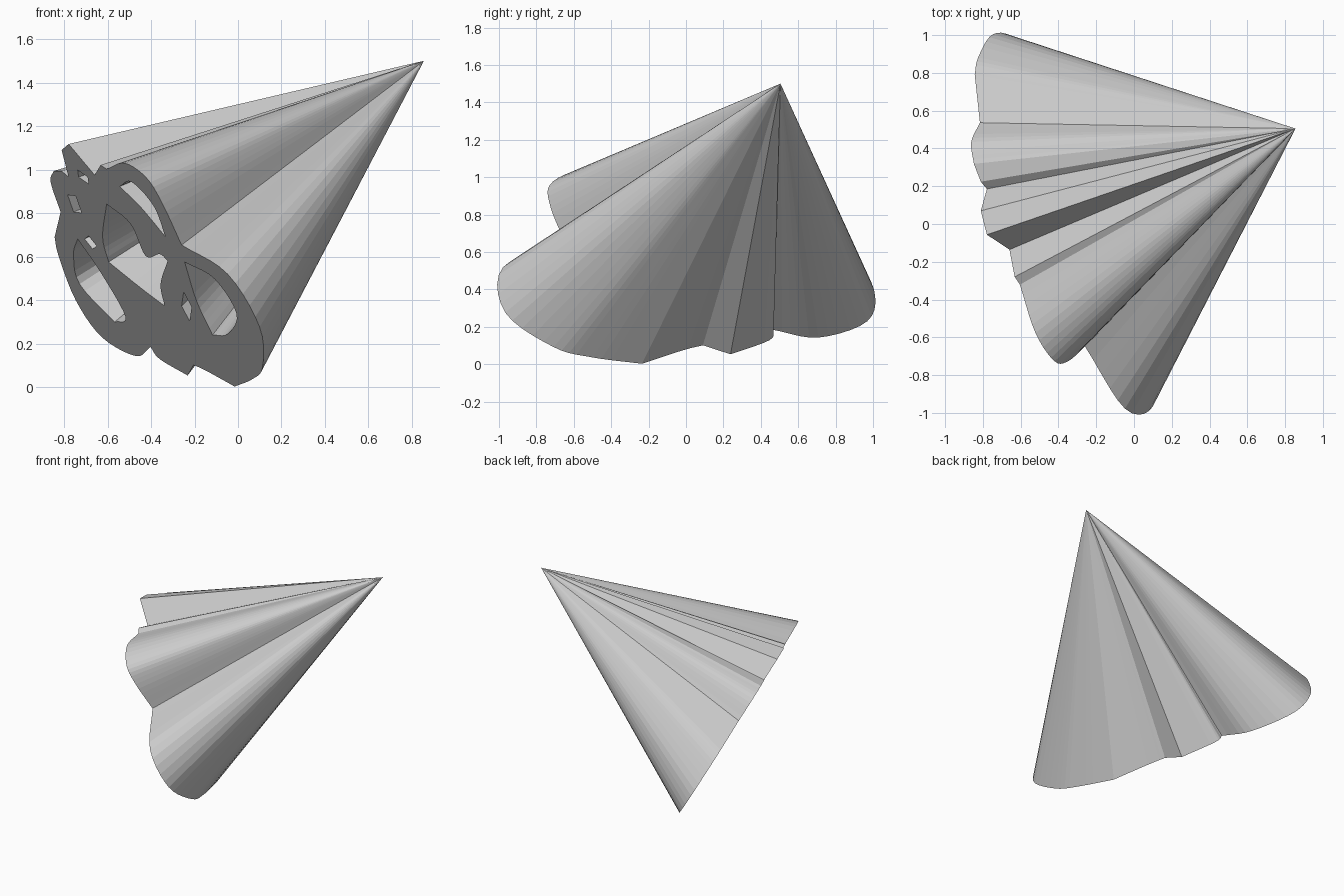
import bpy
import bmesh
from mathutils import Vector

if "Cube" in bpy.data.objects:
    bpy.data.objects.remove(bpy.data.objects["Cube"])

APEX = Vector((0.855, 0.505, 1.5))
STEPS = 5


def on_plane(p):
    """Sheet coordinates (x right, y down) to a point on the tilted base plane."""
    x, z = (p[0] - 238.4) / 217.5, (388 - p[1]) / 217.5
    return Vector((x, (-0.106 - x - 0.622 * z) / 0.39, z))


def smooth_arc(pts):
    """Smooth curve through the points, without the last one."""
    if len(pts) == 2:
        return [Vector(pts[0])]
    v = [Vector(p) for p in pts]
    v = [2 * v[0] - v[1]] + v + [2 * v[-1] - v[-2]]
    out = []
    for i in range(1, len(v) - 2):
        a, b, c, d = v[i - 1:i + 3]
        for s in range(STEPS):
            t = s / STEPS
            out.append(0.5 * (2 * b + (c - a) * t + (2 * a - 5 * b + 4 * c - d) * t * t
                              + (3 * b - a - 3 * c + d) * t ** 3))
    return out


def loop(*arcs):
    """Closed outline from arcs; each arc ends in a corner where the next one starts."""
    pts = []
    for i, arc in enumerate(arcs):
        pts += smooth_arc(list(arc) + [arcs[(i + 1) % len(arcs)][0]])
    return [on_plane(p) for p in pts]


def slanted_cut(a, b, c):
    """Small four-sided opening from three of its corners."""
    a, b, c = Vector(a), Vector(b), Vector(c)
    return [on_plane(p) for p in (a, b, c, a + c - b)]


# Outer outline: lobes meeting in sharp notches
outline = loop(
    [(95, 176)], [(101, 166)],
    [(107, 170), (125, 164), (147, 179), (163, 205)],
    [(182, 246), (228, 275), (260, 328), (263, 368), (253, 380)],
    [(235, 387.5), (207, 372)],
    [(194, 366)],
    [(188, 376.5), (160, 360)],
    [(151, 348), (136, 357), (102, 338), (76, 301), (59, 257)],
    [(55, 238)],
    [(61, 213), (51, 183)], [(54, 172)],
    [(62, 172)], [(69, 178)],
    [(62, 151)], [(69, 145)],
)

# Openings, each tapering to the tip like the outside
upper_hole = loop([(120, 187.5), (132, 183), (154, 207)], [(166, 238), (141, 208)])
centre_hole = loop([(107, 205), (131, 225), (146, 257), (160, 255)],
                   [(168, 262), (161, 285)], [(165, 307), (140, 288)],
                   [(109, 263), (103, 238)])
left_hole = loop([(78, 240), (102, 275), (126, 318)],
                 [(115, 323), (80, 285), (74, 255)])
lower_hole = loop([(185, 263), (215, 280), (237, 315), (228, 335)],
                  [(213, 336), (197, 302)])
narrow_cut = slanted_cut((184, 293), (192, 308), (190, 322))
side_cut = slanted_cut((68, 196), (76, 197), (82, 214))
top_cut = slanted_cut((78, 171), (88, 178), (89, 185))
middle_cut = slanted_cut((85, 240), (89, 237), (97, 247))

# Base face with openings, plus walls running to the single tip
bm = bmesh.new()
rim = []
for pts in (outline, upper_hole, centre_hole, left_hole, lower_hole,
            narrow_cut, side_cut, top_cut, middle_cut):
    vs = [bm.verts.new(p) for p in pts]
    rim += [bm.edges.new((vs[i - 1], vs[i])) for i in range(len(vs))]
normal = Vector((-1, -0.39, -0.622)).normalized()
bmesh.ops.triangle_fill(bm, use_beauty=True, use_dissolve=False, edges=rim, normal=normal)
tip = bm.verts.new(APEX)
for e in rim:
    bm.faces.new((e.verts[0], e.verts[1], tip))
bmesh.ops.recalc_face_normals(bm, faces=bm.faces[:])
# Make sure the base faces away from the tip
base = next(f for f in bm.faces if tip not in f.verts)
if base.normal.dot(normal) < 0:
    bmesh.ops.reverse_faces(bm, faces=bm.faces[:])

mesh = bpy.data.meshes.new("fluted_cone")
bm.to_mesh(mesh)
bm.free()
grey = bpy.data.materials.new("light_grey")
grey.diffuse_color = (0.6, 0.6, 0.6, 1)
grey.use_nodes = True
grey.node_tree.nodes["Principled BSDF"].inputs["Base Color"].default_value = grey.diffuse_color
mesh.materials.append(grey)
bpy.context.collection.objects.link(bpy.data.objects.new("fluted_cone", mesh))
